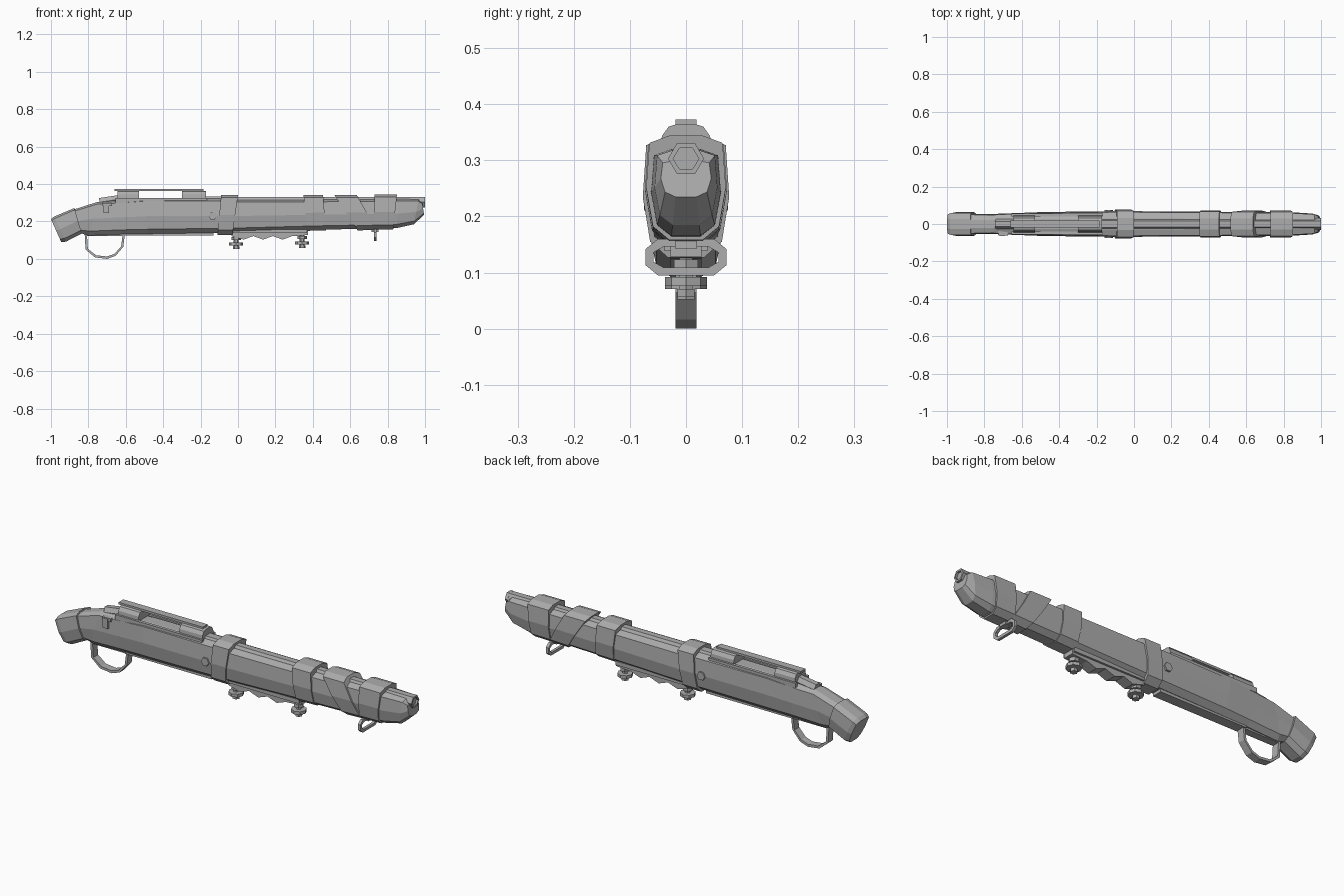
import bpy, bmesh, math
from mathutils import Vector

cube = bpy.data.objects.get("Cube")
if cube:
    bpy.data.objects.remove(cube, do_unlink=True)

steel = bpy.data.materials.new("plain grey")
steel.use_nodes = True
GREY = (0.42, 0.42, 0.42, 1)
steel.diffuse_color = GREY
steel.node_tree.nodes["Principled BSDF"].inputs["Base Color"].default_value = GREY

# Half cross-section of the stock: width fraction, height fraction
HALF = [(0.42, 1), (0.92, 0.93), (1, 0.5), (0.83, 0.13), (0.42, 0)]
SECTION = HALF + [(-w, t) for w, t in reversed(HALF)]


def finish(name, bm):
    bmesh.ops.recalc_face_normals(bm, faces=bm.faces)
    mesh = bpy.data.meshes.new(name)
    bm.to_mesh(mesh)
    bm.free()
    mesh.materials.append(steel)
    obj = bpy.data.objects.new(name, mesh)
    bpy.context.collection.objects.link(obj)
    return obj


def skin(name, rings, closed=False):
    """Join rings of points with quads; cap the ends unless closed."""
    bm = bmesh.new()
    loops = [[bm.verts.new(p) for p in ring] for ring in rings]
    n = len(loops[0])
    pairs = list(zip(loops, loops[1:]))
    if closed:
        pairs.append((loops[-1], loops[0]))
    else:
        bm.faces.new(loops[0])
        bm.faces.new(loops[-1])
    for a, b in pairs:
        for i in range(n):
            j = (i + 1) % n
            bm.faces.new((a[i], a[j], b[j], b[i]))
    return finish(name, bm)


def loft(name, stations):
    """Stations: top x, top z, bottom x, bottom z, half width."""
    return skin(name, [[(xb + (xt - xb) * t, w * f, zb + (zt - zb) * t) for f, t in SECTION]
                       for xt, zt, xb, zb, w in stations])


def side_plate(name, profile, y0, y1):
    """Extrude an x-z outline across y."""
    return skin(name, [[(x, y, z) for x, z in profile] for y in (y0, y1)])


def box(name, x0, x1, y0, y1, z0, z1):
    return side_plate(name, [(x0, z0), (x1, z0), (x1, z1), (x0, z1)], y0, y1)


def prism(name, start, end, radius, sides=6):
    """Regular prism between two points."""
    a, b = Vector(start), Vector(end)
    turn = (b - a).to_track_quat('Z', 'Y')
    ring = [turn @ Vector((radius * math.cos(k * math.tau / sides),
                           radius * math.sin(k * math.tau / sides), 0)) for k in range(sides)]
    return skin(name, [[a + p for p in ring], [b + p for p in ring]])


def hoop(name, outline, wall, half, place):
    """Flat hollow loop: outline shrunk toward its middle, thickened both ways."""
    us, vs = [p[0] for p in outline], [p[1] for p in outline]
    cu, cv = (min(us) + max(us)) / 2, (min(vs) + max(vs)) / 2
    su, sv = 1 - 2 * wall / (max(us) - min(us)), 1 - 2 * wall / (max(vs) - min(vs))
    inner = [(cu + (u - cu) * su, cv + (v - cv) * sv) for u, v in outline]
    rings = [(outline, -half), (outline, half), (inner, half), (inner, -half)]
    return skin(name, [[place(u, v, d) for u, v in pts] for pts, d in rings], closed=True)


# Stock, grip neck and fore-end
loft("rear_stock", [(-0.89, 0.26, -0.85, 0.14, 0.054), (-0.75, 0.305, -0.8, 0.125, 0.053),
                    (-0.66, 0.31, -0.62, 0.132, 0.058), (-0.5, 0.322, -0.48, 0.134, 0.064),
                    (-0.08, 0.322, -0.08, 0.14, 0.069)])
loft("fore_stock", [(-0.09, 0.316, -0.09, 0.14, 0.069), (0.4, 0.316, 0.4, 0.155, 0.066),
                    (0.86, 0.32, 0.85, 0.165, 0.062), (0.965, 0.318, 0.94, 0.185, 0.056),
                    (0.985, 0.3, 0.995, 0.235, 0.045)])
loft("butt_cap", [(-1.0, 0.212, -0.945, 0.09, 0.056), (-0.985, 0.225, -0.92, 0.092, 0.063),
                  (-0.875, 0.272, -0.835, 0.135, 0.063)])

# Barrel and muzzle bore rim
prism("barrel", (-0.3, 0, 0.303), (0.99, 0, 0.303), 0.031)
hexagon = [(0.032 * math.cos(k * math.pi / 3), 0.303 + 0.032 * math.sin(k * math.pi / 3))
           for k in range(6)]
hoop("muzzle_rim", hexagon, 0.009, 0.008, lambda u, v, d: (0.992 + d, u, v))

# Wraps around the fore-end
wraps = {
    "rear_wrap": [(-0.09, 0.342, -0.11, 0.127, 0.077), (0.0, 0.342, -0.03, 0.127, 0.077)],
    "middle_wrap": [(0.35, 0.342, 0.37, 0.15, 0.073), (0.455, 0.342, 0.47, 0.153, 0.073)],
    "slanted_wrap": [(0.515, 0.342, 0.64, 0.152, 0.071), (0.635, 0.342, 0.74, 0.156, 0.071)],
    "front_wrap": [(0.73, 0.344, 0.725, 0.156, 0.071), (0.85, 0.344, 0.83, 0.158, 0.071)],
}
for wrap, stations in wraps.items():
    loft(wrap, stations)

# Receiver: humped blocks joined by a thin top rail over an open port
HUMP = [(0.047, 0.3), (0.043, 0.343), (0.031, 0.36), (0.018, 0.364)]
hump = HUMP + [(-y, z) for y, z in reversed(HUMP)]
for name, x0, x1 in (("rear_receiver", -0.645, -0.53), ("front_receiver", -0.3, -0.17)):
    skin(name, [[(x, y, z) for y, z in hump] for x in (x0, x1)])
box("top_rail", -0.66, -0.185, -0.019, 0.019, 0.362, 0.373)
for side in (-1, 1):
    box("receiver_ledge", -0.655, -0.165, side * 0.047 - 0.008, side * 0.047 + 0.008, 0.3, 0.325)
prism("bolt_body", (-0.74, 0, 0.303), (-0.64, 0, 0.318), 0.026)
prism("chamber_step", (-0.17, 0, 0.3), (-0.09, 0, 0.3), 0.038)

# Safety catch and cross pin
box("safety_catch", -0.72, -0.69, -0.064, -0.045, 0.245, 0.295)
box("safety_tab", -0.725, -0.675, -0.062, -0.03, 0.283, 0.3)
prism("cross_pin", (-0.135, -0.075, 0.23), (-0.135, 0.075, 0.23), 0.022)

# Trigger guard and floor plate
guard = [(-0.82, 0.135), (-0.815, 0.05), (-0.765, 0.008), (-0.7, 0.0), (-0.655, 0.016),
         (-0.613, 0.065), (-0.605, 0.135)]
hoop("trigger_guard", guard, 0.013, 0.019, lambda u, v, d: (u, d, v))
box("floor_plate", -0.62, -0.13, -0.026, 0.026, 0.124, 0.15)

# Rippled hand grip under the fore-end
ripple = [(-0.035, 0.16), (-0.035, 0.122)]
ripple += [(0.03 + 0.052 * k, 0.122 if k % 2 else 0.103) for k in range(6)]
ripple += [(0.33, 0.124), (0.375, 0.128), (0.375, 0.16)]
side_plate("hand_grip", ripple, -0.028, 0.028)
box("grip_base", -0.03, 0.37, -0.038, 0.038, 0.138, 0.158)

# Clamp knobs at both ends of the grip
for x, z in ((-0.01, 0), (0.343, 0.005)):
    prism("knob_stem", (x, 0, 0.055 + z), (x, 0, 0.14), 0.013)
    prism("knob_disc", (x, 0, 0.071 + z), (x, 0, 0.087 + z), 0.037, 8)
    prism("knob_collar", (x, 0, 0.1 + z), (x, 0, 0.118 + z), 0.025)
    prism("knob_nut", (x, 0, 0.052 + z), (x, 0, 0.066 + z), 0.018)

# Sling loop hanging below the front
half_loop = [(0.05, 0.095), (0.072, 0.113), (0.072, 0.142), (0.05, 0.16)]
loop = half_loop + [(-y, z) for y, z in reversed(half_loop)]
hoop("sling_loop", loop, 0.014, 0.007, lambda u, v, d: (0.733 + d, u, v))
box("sling_mount", 0.715, 0.75, -0.02, 0.02, 0.143, 0.17)
